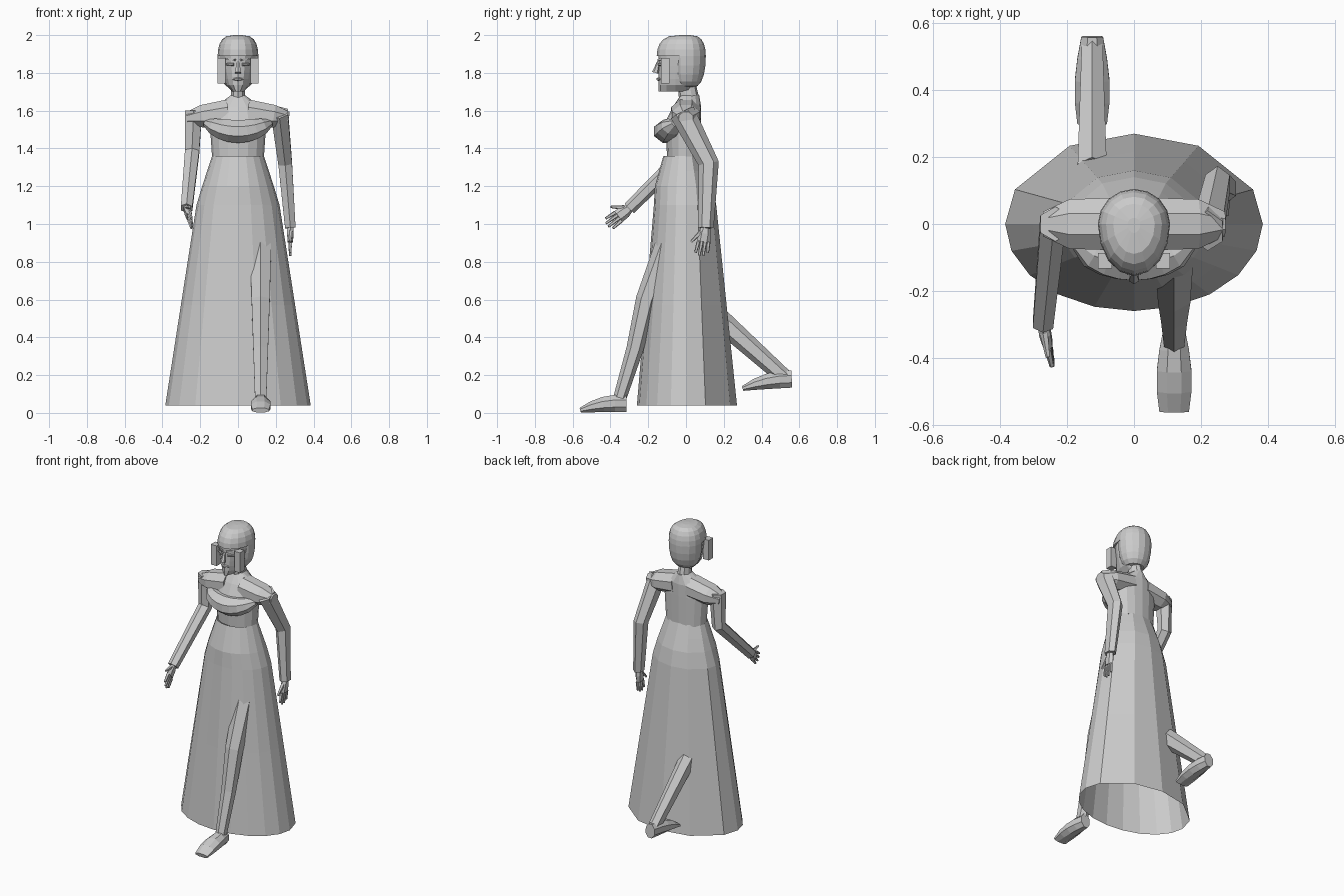
import bpy, bmesh
from math import pi, sin, cos, sqrt
from mathutils import Vector

cube = bpy.data.objects.get("Cube")
if cube:
    bpy.data.objects.remove(cube)

grey = bpy.data.materials.new("plain_grey")
grey.use_nodes = True
shade = (0.6, 0.6, 0.6, 1)
grey.diffuse_color = shade
grey.node_tree.nodes["Principled BSDF"].inputs["Base Color"].default_value = shade

X, Y, Z = Vector((1, 0, 0)), Vector((0, 1, 0)), Vector((0, 0, 1))
SIDES = {"left": 1, "right": -1}


def loft(name, rings, caps=True):
    """Skin a list of closed rings with flat quads."""
    bm = bmesh.new()
    loops = [[bm.verts.new(point) for point in ring] for ring in rings]
    for lower, upper in zip(loops, loops[1:]):
        for i in range(len(lower)):
            bm.faces.new((lower[i - 1], lower[i], upper[i], upper[i - 1]))
    if caps:
        bm.faces.new(loops[0])
        bm.faces.new(loops[-1])
    bmesh.ops.recalc_face_normals(bm, faces=bm.faces)
    mesh = bpy.data.meshes.new(name)
    bm.to_mesh(mesh)
    bm.free()
    mesh.materials.append(grey)
    part = bpy.data.objects.new(name, mesh)
    bpy.context.collection.objects.link(part)


def tube(name, points, widths, depths, side=X, count=6):
    """Faceted tube with its own width and depth at every point."""
    points = [Vector(point) for point in points]
    rings = []
    for i, point in enumerate(points):
        ahead = points[min(i + 1, len(points) - 1)]
        along = (ahead - points[max(i - 1, 0)]).normalized()
        across = (side - along * side.dot(along)).normalized()
        up = along.cross(across)
        turns = [2 * pi * (k + 0.5) / count for k in range(count)]
        rings.append([point + across * widths[i] * cos(turn) + up * depths[i] * sin(turn)
                      for turn in turns])
    loft(name, rings)


def taper(name, points, start, end, ratio=1, side=X, count=6):
    """Tube that narrows evenly; ratio is depth over width."""
    last = len(points) - 1
    widths = [start + (end - start) * i / last for i in range(last + 1)]
    tube(name, points, widths, [width * ratio for width in widths], side, count)


def stack(name, levels, turns, caps=True):
    """Horizontal rings given as height, half width, front reach, back reach."""
    loft(name, [[(width * cos(turn), sin(turn) * (back if sin(turn) > 0 else front), height)
                 for turn in turns] for height, width, front, back in levels], caps)


round_turns = [2 * pi * k / 16 for k in range(16)]

# Skirt: broad panels behind, narrow ones in front
back_turns = [pi / 8, pi / 3, pi / 2, pi * 2 / 3, pi * 7 / 8]
front_turns = [pi + pi * k / 10 for k in range(11)]
hem = Vector((0.04, 0.385, 0.26, 0.27))
hip = Vector((1.1, 0.22, 0.17, 0.16))
belly = Vector((1.2, 0.19, 0.165, 0.14))
waist = Vector((1.36, 0.137, 0.12, 0.08))
stack("skirt", [hem, hem.lerp(hip, 0.5), hip, belly, belly.lerp(waist, 0.5), waist],
      back_turns + front_turns, caps=False)

# Torso and neck
stack("torso", [(1.35, 0.137, 0.1, 0.08), (1.54, 0.15, 0.11, 0.08),
                (1.62, 0.12, 0.07, 0.08), (1.68, 0.04, 0.03, 0.07)], round_turns)
taper("neck", [(0, 0.02, 1.64), (0, 0, 1.76)], 0.042, 0.036, 1.3, count=10)

# Bust: one sagging roll across the chest
spans = [k / 4 for k in range(-4, 5)]
fullness = [sqrt(1 - 0.9 * u * u) for u in spans]
tube("bust", [(0.17 * u, -0.035 - 0.055 * full, 1.49 + 0.045 * u * u)
              for u, full in zip(spans, fullness)],
     [0.085 * full for full in fullness], [0.066 * full for full in fullness], Y, 8)

# Shoulder covers
for label, s in SIDES.items():
    tube(label + "_shoulder", [(s * 0.05, 0, 1.59), (s * 0.19, 0, 1.57), (s * 0.27, 0, 1.56)],
         (0.085, 0.08, 0.04), (0.075, 0.065, 0.036), Y, 8)

# Arms: the left hangs back, the right reaches forward
left_elbow, left_wrist = Vector((0.25, 0.12, 1.32)), Vector((0.277, 0.105, 0.98))
right_elbow, right_wrist = Vector((-0.243, 0, 1.38)), Vector((-0.272, -0.3, 1.083))
taper("left_arm", [(0.22, -0.02, 1.59), left_elbow, left_wrist], 0.052, 0.032, 1.3)
taper("right_arm", [(-0.235, 0, 1.6), right_elbow, right_wrist], 0.052, 0.035)


def hand(name, wrist, direction, thumb_side):
    """Thin palm with four fingers and a spread thumb."""
    along, out = Vector(direction).normalized(), Vector(thumb_side).normalized()
    knuckles = wrist + along * 0.075
    tube(name + "_palm", [wrist, wrist + along * 0.03, knuckles],
         (0.018, 0.02, 0.016), (0.024, 0.034, 0.036))
    for k in range(4):
        offset = out * (k - 1.5) * 0.018
        reach = 0.075 if k in (1, 2) else 0.06
        taper(f"{name}_finger_{k + 1}",
              [knuckles + offset, knuckles + offset * 1.2 + along * reach], 0.011, 0.007, count=5)
    root = wrist + (along + out) * 0.02
    taper(name + "_thumb", [root, root + along * 0.055 + out * 0.045], 0.013, 0.007, count=5)


hand("left_hand", left_wrist, -Z - Y * 0.17, -Y)
hand("right_hand", right_wrist, X * 0.2 - Y * 0.8 - Z * 0.6, Z * 0.8 - Y * 0.6)


def foot(name, heel, toe):
    """Wedge along a flat sole, widest at the ball and thin at the toe."""
    sole, points, widths, depths = Vector(heel), [], [], []
    for k in range(5):
        t = k / 4
        widths.append(0.035 + 0.022 * sin(pi * t * 0.8))
        depths.append(0.014 + 0.05 * (1 - t) * (0.7 + t))
        points.append(sole.lerp(Vector(toe), t) + Z * depths[-1])
    tube(name, points, widths, depths, X, 8)


# Striding legs, coming through the skirt
front_x, rear_x = 0.12, -0.125
taper("front_leg", [(front_x, -0.08, 0.94), (front_x, -0.21, 0.6),
                    (front_x, -0.27, 0.34), (front_x, -0.35, 0.08)], 0.066, 0.035)
foot("front_foot", (front_x, -0.315, 0), (front_x, -0.56, 0))
taper("rear_leg", [(rear_x, 0.16, 0.51), (rear_x, 0.53, 0.18)], 0.05, 0.036, 1.2)
foot("rear_foot", (rear_x, 0.56, 0.13), (rear_x, 0.3, 0.115))

# Face tapering to the chin
steps = [0.01 + k / 6 for k in range(7)]
stack("face", [(1.7 + 0.2 * t, 0.1 * t ** 0.25, 0.145, 0.03) for t in steps], round_turns)


def hair(name, height, front):
    """Half of a full, rounded shell, upward or downward from ear level."""
    levels = []
    for k in range(6):
        rise = pi / 2 * k / 5.1
        full = sqrt(cos(rise))
        levels.append((1.89 + height * sin(rise), 0.108 * full, front * full, 0.105 * full))
    stack(name, levels, round_turns)


hair("hair_crown", 0.11, 0.155)
hair("hair_back", -0.17, 0.08)

# Side locks, eyes and brows
for label, s in SIDES.items():
    taper(label + "_side_lock", [(s * 0.087, -0.11, 1.745), (s * 0.087, -0.11, 1.88)],
          0.03, 0.03, 1.1, count=4)
    taper(label + "_eye", [(s * 0.022, -0.142, 1.845), (s * 0.06, -0.12, 1.845)],
          0.008, 0.006, 1, Y, 6)
    taper(label + "_brow", [(s * 0.015, -0.147, 1.868), (s * 0.07, -0.11, 1.875)],
          0.008, 0.005, 1, Y, 4)

# Nose and lips
taper("nose", [(0, -0.145, 1.86), (0, -0.162, 1.8)], 0.008, 0.018)
tube("lips", [X * -0.028 + Vector((0, -0.136, 1.767)), (0, -0.146, 1.767),
              X * 0.028 + Vector((0, -0.136, 1.767))], (0.004, 0.012, 0.004), (0.004, 0.01, 0.004), Y)
